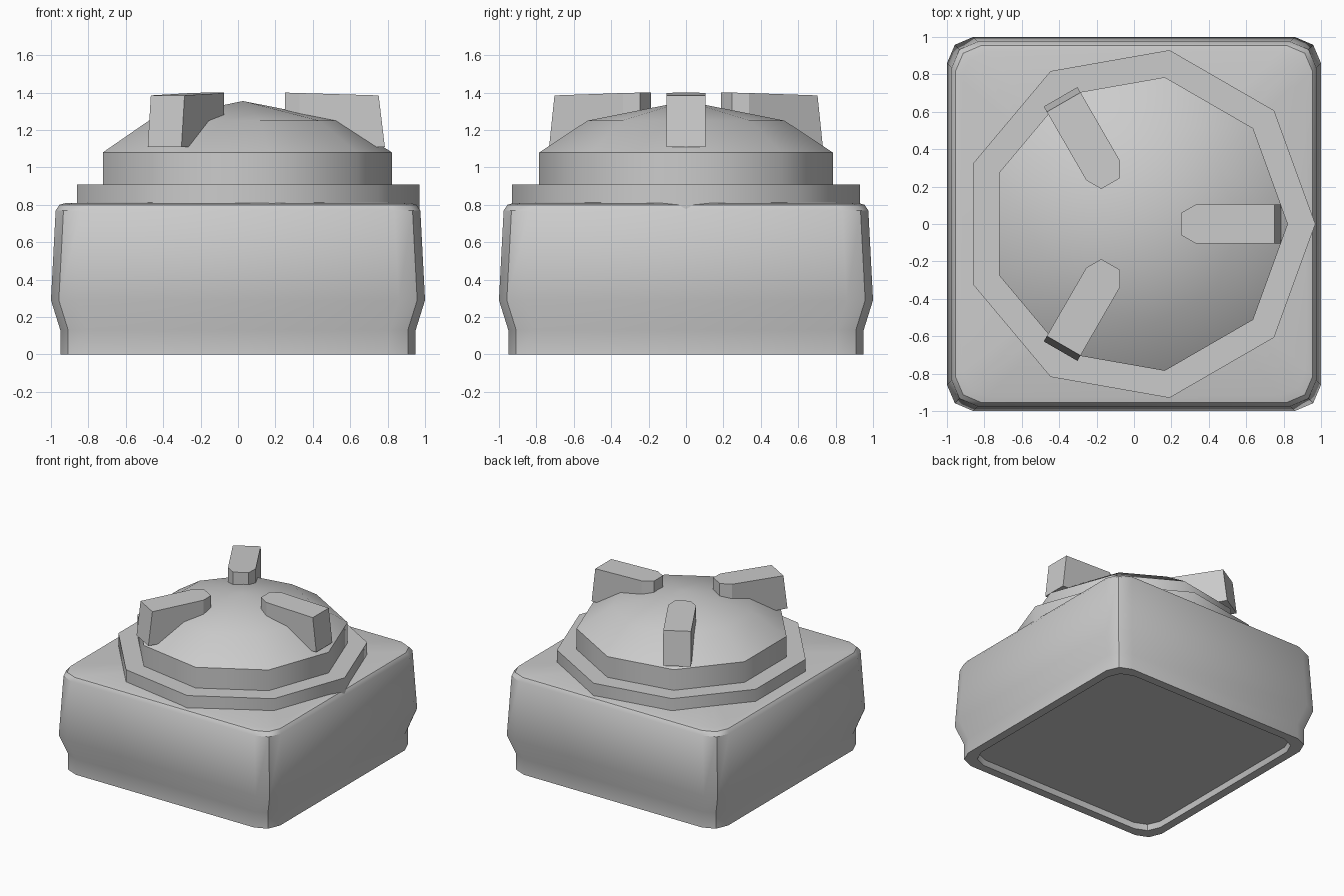
import bpy, bmesh
from math import sin, cos, pi, radians
from mathutils import Matrix

if "Cube" in bpy.data.objects:
    bpy.data.objects.remove(bpy.data.objects["Cube"])


def loft(name, rings, smooth=None):
    """Bridge a stack of equal-sized rings and cap both ends."""
    bm = bmesh.new()
    loops = [[bm.verts.new(p) for p in r] for r in rings]
    n = len(loops[0])
    for a, b in zip(loops, loops[1:]):
        for i in range(n):
            j = (i + 1) % n
            bm.faces.new((a[i], a[j], b[j], b[i]))
    bm.faces.new(loops[0][::-1])
    bm.faces.new(loops[-1])
    bmesh.ops.remove_doubles(bm, verts=bm.verts, dist=0.0005)
    bmesh.ops.recalc_face_normals(bm, faces=bm.faces)
    me = bpy.data.meshes.new(name)
    bm.to_mesh(me)
    bm.free()
    ob = bpy.data.objects.new(name, me)
    bpy.context.collection.objects.link(ob)
    if smooth:
        bpy.ops.object.select_all(action='DESELECT')
        ob.select_set(True)
        bpy.context.view_layer.objects.active = ob
        bpy.ops.object.shade_smooth_by_angle(angle=radians(smooth))
    return ob


def rounded_square(h, z, cut=0.14, mid=0.042):
    """Square of half-width h with three points at each corner."""
    pts = []
    for k in range(4):
        for x, y in ((h, h - cut), (h - mid, h - mid), (h - cut, h)):
            for _ in range(k):
                x, y = -y, x
            pts.append((x, y, z))
    return pts


def nonagon(r, z, cx=0.026):
    return [(cx + r * cos(i * 2 * pi / 9), r * sin(i * 2 * pi / 9), z) for i in range(9)]


# Square base with recessed underside and softened top edge
profile = [(0.87, 0.045), (0.88, 0), (0.95, 0), (0.95, 0.13), (1.0, 0.29),
           (0.975, 0.77), (0.955, 0.80), (0.92, 0.81), (0.4, 0.815)]
loft("base_block", [rounded_square(h, z) for h, z in profile], 36)

# Nine-sided collar under the dome
loft("collar", [nonagon(0.944, 0.77), nonagon(0.944, 0.91)], 45)

# Nine-sided faceted dome
loft("dome", [nonagon(r, z) for r, z in
              [(0.797, 0.85), (0.797, 1.08), (0.535, 1.25), (0.0001, 1.355)]], 45)

# Three radial grip fins, narrowed at the inner end
outline = [(0.785, 0.752, -0.104), (0.785, 0.752, 0.104), (0.33, 0.33, 0.104),
           (0.25, 0.25, 0.058), (0.25, 0.25, -0.058), (0.33, 0.33, -0.104)]
for i in range(3):
    bottom = [(xb, y, 1.11) for xb, xt, y in outline]
    top = [(xt, y, 1.40 - 0.03 * (xt - 0.25)) for xb, xt, y in outline]
    fin = loft(f"grip_fin_{i + 1}", [bottom, top])
    fin.data.transform(Matrix.Rotation(i * 2 * pi / 3, 4, 'Z'))
